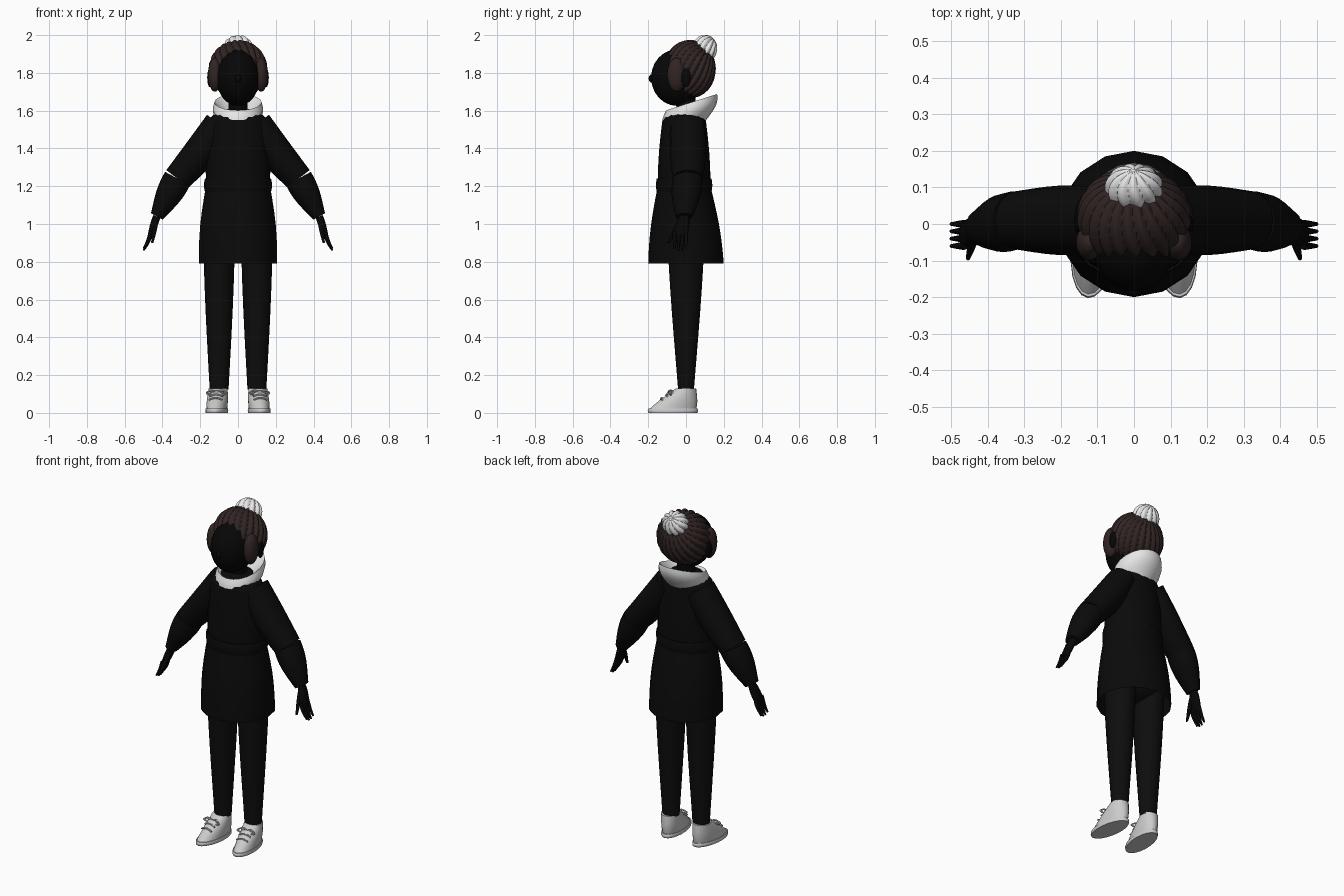
import bpy, bmesh
from math import sin, cos, pi, radians
from mathutils import Vector, Matrix

default_cube = bpy.data.objects.get("Cube")
if default_cube:
    bpy.data.objects.remove(default_cube, do_unlink=True)


def material(name, red, green, blue):
    made = bpy.data.materials.new(name)
    made.use_nodes = True
    made.diffuse_color = (red, green, blue, 1)
    shader = made.node_tree.nodes["Principled BSDF"]
    shader.inputs["Base Color"].default_value = (red, green, blue, 1)
    return made


CLOTH = material("black cloth", .003, .003, .003)
TROUSER = material("soft black trousers", .004, .004, .004)
SKIN = material("black skin", .002, .002, .002)
BROWN = material("dark brown hair", .03, .018, .017)
WHITE = material("white", .8, .8, .8)
GREY = material("pale grey shoe", .6, .6, .6)


def finish(name, bm, colour, paired):
    """Turn the mesh into a smooth object; paired parts are mirrored across x."""
    bmesh.ops.recalc_face_normals(bm, faces=bm.faces)
    mesh = bpy.data.meshes.new(name)
    bm.to_mesh(mesh)
    bm.free()
    mesh.materials.append(colour)
    part = bpy.data.objects.new(name, mesh)
    bpy.context.collection.objects.link(part)
    bpy.ops.object.select_all(action='DESELECT')
    part.select_set(True)
    bpy.context.view_layer.objects.active = part
    bpy.ops.object.shade_smooth_by_angle(angle=radians(50))
    if paired:
        mirror = part.modifiers.new("other side", 'MIRROR')
        mirror.use_mirror_merge = False


def taper(name, colour, start, end, first, last, bulge=0, bow=0, tilt=0,
          sides=16, steps=6, capped=True, paired=False, turn=None):
    """Elliptical tube from start to end; radii blend from first to last,
    swell by bulge at the middle, and the middle is pushed aside by bow."""
    bm = bmesh.new()
    start, end = Vector(start), Vector(end)
    first, last = Vector(first), Vector(last)
    along = Vector((end.x - start.x, 0, end.z - start.z)).normalized()
    across = Vector((0, 1, 0)).cross(along)
    rings = []
    for step in range(steps + 1):
        blend = step / steps
        swell = sin(pi * blend)
        middle = start.lerp(end, blend) + across * bow * swell
        wide, deep = first.lerp(last, blend) * (1 + bulge * swell)
        ring = []
        for side in range(sides):
            turned = 2 * pi * side / sides
            y = deep * sin(turned)
            offset = across * wide * cos(turned) + Vector((0, y, tilt * y))
            ring.append(bm.verts.new(middle + offset))
        rings.append(ring)
    for low, high in zip(rings, rings[1:]):
        for side in range(sides):
            after = (side + 1) % sides
            bm.faces.new((low[side], low[after], high[after], high[side]))
    if capped:
        bm.faces.new(rings[0])
        bm.faces.new(rings[-1])
    if turn:
        bm.transform(turn)
    finish(name, bm, colour, paired)


def ball(name, colour, centre, radii, strands=0, depth=0, sides=24, paired=False):
    """Ellipsoid, optionally fluted into strands around an axis leaning back."""
    bm = bmesh.new()
    bmesh.ops.create_uvsphere(bm, u_segments=sides, v_segments=sides // 2, radius=1)
    if strands:
        for vert in bm.verts:
            flat = vert.co.xy
            if flat.length > .001:
                angle = flat.angle_signed(Vector((1, 0))) + vert.co.z / 4
                crease = 1 - abs(sin(strands * angle / 2))
                vert.co *= 1 - depth * flat.length * crease
        bm.transform(Matrix.Rotation(radians(-45), 4, 'X'))
    bm.transform(Matrix.Translation(centre) @ Matrix.Diagonal((*radii, 1)))
    finish(name, bm, colour, paired)


# Coat, from open skirt up to the shoulders
waist, chest = (.17, .14), (.155, .115)
taper("coat_skirt", CLOTH, (0, 0, .79), (0, -.01, 1.2), (.207, .2), waist,
      bulge=.06, capped=False)
taper("coat_belt", CLOTH, (0, -.01, 1.17), (0, -.01, 1.24), (.175, .145), (.175, .145),
      bulge=.03)
taper("coat_bodice", CLOTH, (0, -.01, 1.22), (0, -.01, 1.55), waist, chest, bulge=.04)
taper("coat_shoulders", CLOTH, (0, -.01, 1.55), (0, 0, 1.61), chest, (.08, .07), bulge=.08)
ball("hips", TROUSER, (0, 0, .93), (.18, .13, .12))

# Hood lying open around the neck, its rim sloping up to the back
hood_rim = (.125, .135)
taper("hood", WHITE, (0, 0, 1.51), (0, .03, 1.645), (.09, .1), hood_rim,
      bulge=.2, tilt=.32, sides=20, capped=False)
taper("hood_lining", WHITE, (0, .03, 1.645), (0, .01, 1.58), hood_rim, (.06, .07),
      tilt=.32, sides=20, capped=False)

# Head, hair and bun
taper("neck", SKIN, (0, 0, 1.55), (0, 0, 1.72), (.055, .055), (.055, .055), bulge=-.1)
ball("face", SKIN, (0, -.047, 1.775), (.115, .138, .15))
ball("nose", SKIN, (0, -.18, 1.77), (.016, .018, .022))
ball("ears", SKIN, (.15, 0, 1.775), (.013, .025, .05), paired=True)
ball("hair", BROWN, (0, .02, 1.82), (.156, .138, .155), strands=22, depth=.09, sides=132)
ball("side_hair", BROWN, (.122, -.05, 1.79), (.037, .05, .09), paired=True)
ball("hair_bun", WHITE, (0, .1, 1.928), (.08, .066, .074), strands=11, depth=.16, sides=88)

# Sleeves
shoulder, elbow, wrist = (.1, .01, 1.53), (.32, .01, 1.24), (.43, -.01, 1.04)
taper("upper_sleeves", CLOTH, shoulder, elbow, (.08, .09), (.075, .08),
      bulge=.12, bow=.01, paired=True)
taper("lower_sleeves", CLOTH, elbow, wrist, (.075, .08), (.035, .045),
      bulge=.2, paired=True)

# Hands
taper("palms", SKIN, wrist, (.467, -.03, .935), (.02, .026), (.012, .036),
      bulge=.2, sides=12, paired=True)
for finger in range(4):
    y = -.06 + .02 * finger
    shorter = .01 * abs(finger - 1.5)
    taper(f"finger_{finger + 1}", SKIN, (.46, y, .96), (.5, y, .855 + shorter),
          (.011, .01), (.005, .005), bulge=.3, bow=.005, sides=8, paired=True)
taper("thumbs", SKIN, (.435, -.03, 1.01), (.454, -.093, .9), (.013, .016), (.006, .007),
      bulge=.2, sides=8, paired=True)

# Trousers
taper("trouser_legs", TROUSER, (.1, 0, .125), (.1, 0, .95), (.05, .042), (.085, .1),
      bulge=.06, paired=True)

# Shoes, turned out slightly
turn_out = Matrix.Translation((.105, 0, 0)) @ Matrix.Rotation(radians(6), 4, 'Z')
shoe = {"paired": True, "turn": turn_out}
taper("shoe_soles", GREY, (0, -.07, 0), (0, -.07, .022), (.058, .13), (.058, .13),
      bulge=.03, sides=20, **shoe)
taper("shoe_uppers", GREY, (0, -.07, .02), (0, 0, .13), (.054, .125), (.05, .054),
      bulge=.06, sides=20, **shoe)

# Laces and bow loops
thin = (.005, .005)
for row in range(3):
    y, z = -.13 + .027 * row, .07 + .018 * row
    taper(f"lace_{row + 1}", GREY, (-.035, y, z), (.035, y, z), thin, thin,
          bow=-.01, sides=6, **shoe)
for way, place in ((1, "outer"), (-1, "inner")):
    for lift, edge in ((.012, "upper"), (-.012, "lower")):
        taper(f"bow_{place}_{edge}", GREY, (0, -.075, .11), (way * .055, -.09, .105),
              thin, thin, bow=lift, sides=6, **shoe)
